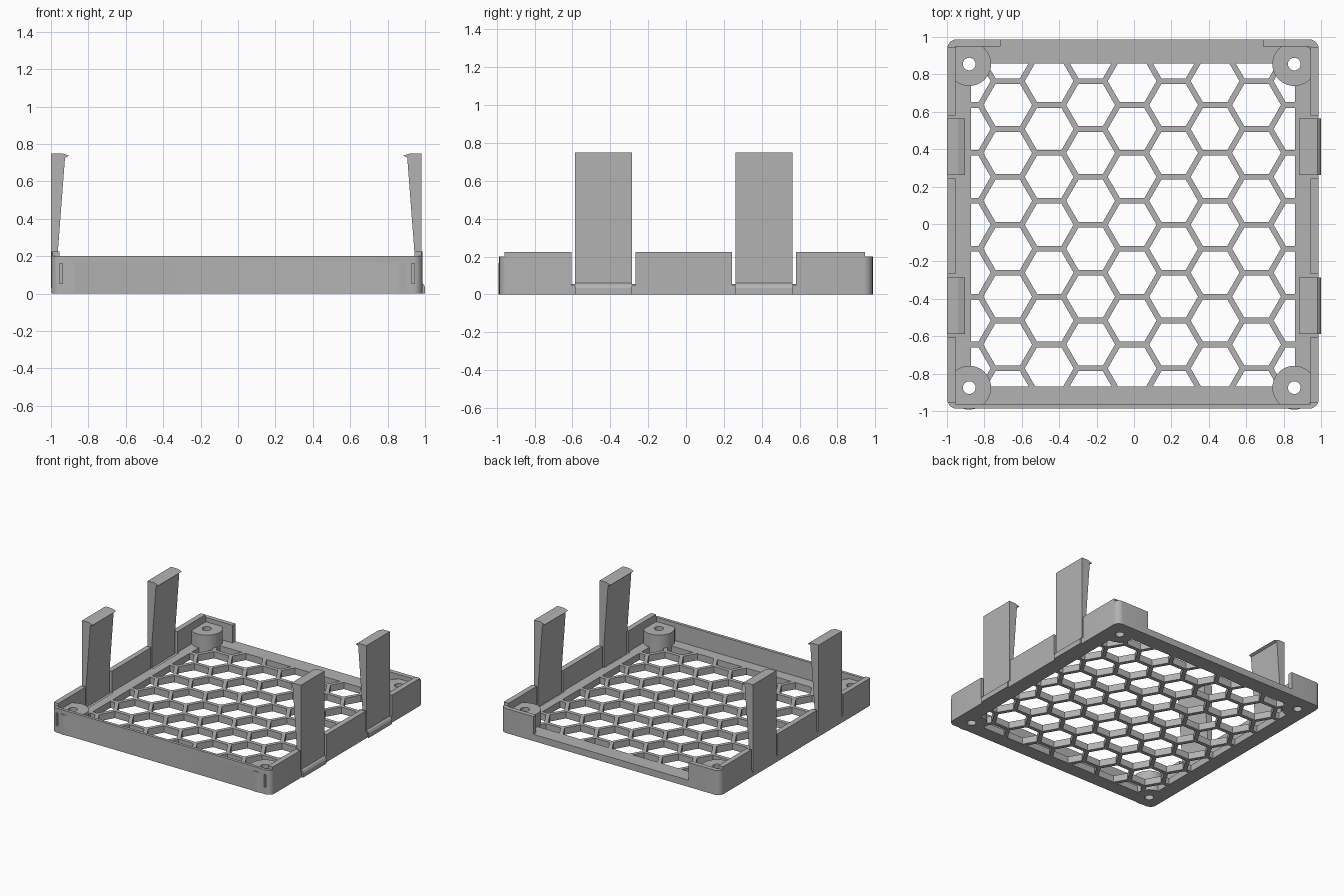
import bpy, bmesh, math

cube = bpy.data.objects.get("Cube")
if cube:
    bpy.data.objects.remove(cube, do_unlink=True)

grey = bpy.data.materials.new("plain_grey")
grey.use_nodes = True
grey.diffuse_color = (0.45, 0.45, 0.45, 1)
grey.node_tree.nodes["Principled BSDF"].inputs["Base Color"].default_value = grey.diffuse_color

CX, CY = -0.012, -0.01          # centre of the screw pattern
LEFT, RIGHT = -0.998, 0.987     # outer sides of the tray
FRONT, BACK = -0.987, 0.987
FLOOR, RIM, SIDE = 0.055, 0.2, 0.225


def prisms(name, outlines, z0, z1):
    """Extrude one or more closed xy outlines upward into one object."""
    bm = bmesh.new()
    for outline in outlines:
        face = bm.faces.new([bm.verts.new((x, y, z0)) for x, y in outline])
        top = bmesh.ops.extrude_face_region(bm, geom=[face])["geom"]
        for v in top:
            if isinstance(v, bmesh.types.BMVert):
                v.co.z = z1
    bmesh.ops.recalc_face_normals(bm, faces=bm.faces)
    mesh = bpy.data.meshes.new(name)
    bm.to_mesh(mesh)
    bm.free()
    obj = bpy.data.objects.new(name, mesh)
    bpy.context.collection.objects.link(obj)
    mesh.materials.append(grey)
    return obj


def rect(x0, x1, y0, y1):
    return [(x0, y0), (x1, y0), (x1, y1), (x0, y1)]


def ngon(cx, cy, r, n):
    return [(cx + r * math.cos(math.tau * i / n), cy + r * math.sin(math.tau * i / n))
            for i in range(n)]


def rounded(x0, x1, y0, y1, r, steps=6):
    pts = []
    corners = [(x1 - r, y1 - r), (x0 + r, y1 - r), (x0 + r, y0 + r), (x1 - r, y0 + r)]
    for k, (cx, cy) in enumerate(corners):
        for i in range(steps + 1):
            a = (k + i / steps) * math.pi / 2
            pts.append((cx + r * math.cos(a), cy + r * math.sin(a)))
    return pts


def combine(obj, other, operation):
    """Apply a boolean with a helper solid, then discard the helper."""
    other.hide_render = True
    mod = obj.modifiers.new("cut", "BOOLEAN")
    mod.object, mod.operation, mod.solver = other, operation, "EXACT"
    bpy.context.view_layer.objects.active = obj
    bpy.ops.object.modifier_apply(modifier=mod.name)
    bpy.data.objects.remove(other, do_unlink=True)


# Tray with a shallow pocket
tray = prisms("grille_tray", [rounded(LEFT, RIGHT, FRONT, BACK, 0.05)], 0, SIDE)
combine(tray, prisms("pocket", [rect(-0.955, 0.943, -0.963, 0.95)], FLOOR, 1), "DIFFERENCE")

# Honeycomb openings, trimmed to the square window
pitch, bar = 0.256, 0.03
radius = (pitch - bar) / math.sqrt(3)
cells = []
for col in range(-4, 5):
    for row in range(-4, 5):
        x = -0.01 + col * pitch * math.sqrt(3) / 2
        y = -0.004 + (row + (col % 2) / 2) * pitch
        cells.append(ngon(x, y, radius, 6))
holes = prisms("honeycomb", cells, -0.2, 0.3)
window = prisms("window", [rect(-0.872, 0.862, -0.87, 0.858)], -0.1, 0.15)
combine(holes, window, "INTERSECT")
combine(tray, holes, "DIFFERENCE")

# Corner screw bosses
spots = [(CX + sx * 0.869, CY + sy * 0.865) for sx in (-1, 1) for sy in (-1, 1)]
combine(tray, prisms("bosses", [ngon(x, y, 0.117, 40) for x, y in spots], 0, 0.165), "UNION")
combine(tray, prisms("screw_holes", [ngon(x, y, 0.034, 24) for x, y in spots], -0.1, 1),
        "DIFFERENCE")

# Lower front and back rims, and the open back
combine(tray, prisms("rim_cut", [rect(-2, 2, -2, -0.958), rect(-2, 2, 0.945, 2)], RIM, 1),
        "DIFFERENCE")
combine(tray, prisms("back_cut", [rect(-0.715, 0.69, 0.9, 2)], FLOOR, 1), "DIFFERENCE")

# Narrow slits at the ends of the front wall
combine(tray, prisms("slits", [rect(x, x + 0.016, -2, -0.95) for x in (-0.955, 0.927)],
                     FLOOR, 0.16), "DIFFERENCE")

# Gaps in the side walls for the clips
clip_spans = [(-0.587, -0.285), (0.261, 0.563)]
gap = 0.018
gaps = [rect(x0, x1, y0 - gap, y1 + gap) for y0, y1 in clip_spans
        for x0, x1 in ((-2, -0.94), (0.93, 2))]
combine(tray, prisms("clip_gaps", gaps, 0.05, 1), "DIFFERENCE")

# Snap clips: (distance inward from the outer face, height)
profile = [(0, 0.75), (0.06, 0.75), (0.097, 0.737), (0.075, 0.727), (0.037, 0.225), (0.037, 0.03)]
plain_foot = [(0, 0.03)]
flared_foot = [(0.03, 0), (-0.02, 0), (-0.02, 0.035), (-0.012, 0.05), (0, 0.06)]


def clip(name, outer, inward, foot, y0, y1):
    # Draw the profile flat, extrude along the span, then stand it upright
    outline = [(outer + inward * u, h) for u, h in profile + foot]
    obj = prisms(name, [outline], y0, y1)
    for v in obj.data.vertices:
        v.co = (v.co.x, v.co.z, v.co.y)
    obj.data.flip_normals()
    return obj


for (y0, y1), place in zip(clip_spans, ("front", "back")):
    clip(place + "_right_clip", LEFT - 0.002, 1, plain_foot, y0, y1)
    clip(place + "_left_clip", 0.98, -1, flared_foot, y0, y1)

# Smooth the rounded surfaces only
bpy.ops.object.select_all(action="DESELECT")
tray.select_set(True)
bpy.context.view_layer.objects.active = tray
bpy.ops.object.shade_smooth_by_angle(angle=math.radians(30))
